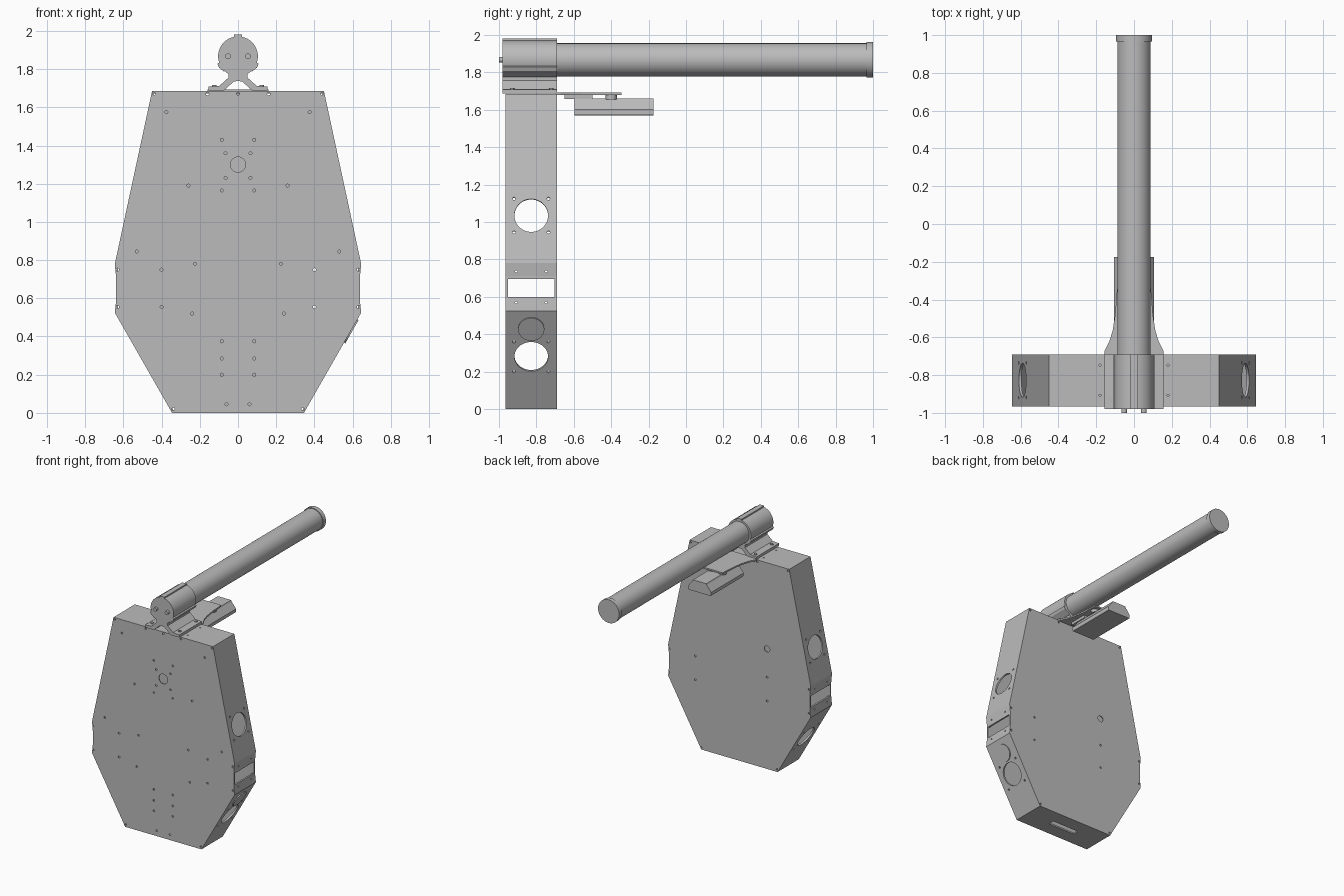
import bpy, bmesh, math
from mathutils import Vector, Matrix

if "Cube" in bpy.data.objects:
    bpy.data.objects.remove(bpy.data.objects["Cube"])

grey = bpy.data.materials.new("plain_grey")
grey.use_nodes = True
grey.diffuse_color = (0.5, 0.5, 0.5, 1)
grey.node_tree.nodes["Principled BSDF"].inputs["Base Color"].default_value = (0.5, 0.5, 0.5, 1)


def add_prism(bm, pts, lo, hi, axis="y"):
    """Extrude a closed profile: (x, z) along y, or (x, y) along z."""
    place = (lambda p, d: (p[0], d, p[1])) if axis == "y" else (lambda p, d: (p[0], p[1], d))
    a = [bm.verts.new(place(p, lo)) for p in pts]
    b = [bm.verts.new(place(p, hi)) for p in pts]
    faces = [bm.faces.new(a), bm.faces.new(b[::-1])]
    for i in range(len(a)):
        j = (i + 1) % len(a)
        faces.append(bm.faces.new((a[i], b[i], b[j], a[j])))
    bmesh.ops.recalc_face_normals(bm, faces=faces)


def add_rod(bm, centre, direction, radius, length, sides=48):
    rot = Vector(direction).to_track_quat("Z", "Y").to_matrix().to_4x4()
    bmesh.ops.create_cone(bm, cap_ends=True, segments=sides, radius1=radius, radius2=radius,
                          depth=length, matrix=Matrix.Translation(centre) @ rot)


def add_box(bm, lo, hi):
    add_prism(bm, [(lo[0], lo[2]), (hi[0], lo[2]), (hi[0], hi[2]), (lo[0], hi[2])], lo[1], hi[1])


def finish(name, bm, smooth=False):
    mesh = bpy.data.meshes.new(name)
    bm.to_mesh(mesh)
    bm.free()
    mesh.materials.append(grey)
    obj = bpy.data.objects.new(name, mesh)
    bpy.context.collection.objects.link(obj)
    if smooth:
        bpy.ops.object.select_all(action="DESELECT")
        obj.select_set(True)
        bpy.context.view_layer.objects.active = obj
        bpy.ops.object.shade_smooth_by_angle(angle=math.radians(30))
    return obj


def cut(obj, bm):
    cutter = finish("cutter", bm)
    cutter.hide_render = True
    mod = obj.modifiers.new("cut", "BOOLEAN")
    mod.operation, mod.solver, mod.object = "DIFFERENCE", "EXACT", cutter
    bpy.context.view_layer.update()
    result = bpy.data.meshes.new_from_object(obj.evaluated_get(bpy.context.evaluated_depsgraph_get()))
    obj.modifiers.clear()
    obj.data = result
    bpy.data.objects.remove(cutter)


def mirrored(half):
    return half + [(-x, z) for x, z in reversed(half) if x]


FRONT, BACK = -0.965, -0.69
MID = (FRONT + BACK) / 2
outline = mirrored([(0.345, 0), (0.645, 0.525), (0.638, 0.59), (0.638, 0.71), (0.645, 0.78), (0.45, 1.685)])

# Case: hollow rim with openings in its sides
bm = bmesh.new()
add_prism(bm, outline, FRONT + 0.008, BACK - 0.008)
case = finish("case_rim", bm)
bm = bmesh.new()
add_prism(bm, [(x * 0.978, 0.84 + (z - 0.84) * 0.985) for x, z in outline], -1.2, -0.4)
cut(case, bm)

upper_n = Vector((0.905, 0, 0.195)).normalized()
lower_n = Vector((0.525, 0, -0.3)).normalized()
vent_centre = Vector((0.588, MID, 0.43))
bm = bmesh.new()
add_box(bm, (-1, FRONT + 0.012, 0.6), (1, BACK - 0.014, 0.695))
add_box(bm, (-0.12, MID - 0.025, -0.1), (0.12, MID + 0.025, 0.1))
for side in (1, -1):
    for x, z, n in ((0.591, 1.035, upper_n), (0.505, 0.28, lower_n)):
        n = Vector((n.x * side, 0, n.z))
        centre = Vector((x * side, MID, z))
        along = n.cross(Vector((0, 1, 0)))
        add_rod(bm, centre, n, 0.09, 0.12)
        for dy in (-0.092, 0.092):
            for dz in (-0.092, 0.092):
                add_rod(bm, centre + along * dz + Vector((0, dy, 0)), n, 0.008, 0.12, 10)
    for z in (0.735, 0.57):
        for dy in (-0.08, 0.08):
            add_rod(bm, (0.64 * side, MID + dy, z), (1, 0, 0), 0.006, 0.1, 10)
    for dy in (-0.08, 0.08):
        add_rod(bm, (0.18 * side, MID + dy, 1.685), (0, 0, 1), 0.006, 0.1, 10)
add_rod(bm, vent_centre, lower_n, 0.06, 0.1)
cut(case, bm)

# Round vent with radial slots
bm = bmesh.new()
add_rod(bm, vent_centre, lower_n, 0.07, 0.02)
vent = finish("side_vent", bm)
bm = bmesh.new()
along = lower_n.cross(Vector((0, 1, 0)))
frame = Matrix((along, Vector((0, 1, 0)), lower_n)).transposed().to_4x4()
for k in range(8):
    turn = Matrix.Translation(vent_centre) @ frame @ Matrix.Rotation(k * math.pi / 4, 4, "Z")
    size = Matrix.Diagonal((0.044, 0.009, 0.1, 1))
    bmesh.ops.create_cube(bm, size=1, matrix=turn @ Matrix.Translation((0.036, 0, 0)) @ size)
cut(vent, bm)

# Front and back plates with screw holes
front_holes = [(0.44, 1.67), (0.16, 1.67), (0, 1.67), (0.375, 1.575), (0.085, 1.43), (0.065, 1.36),
               (0.065, 1.23), (0.085, 1.165), (0.26, 1.19), (0.53, 0.845), (0.63, 0.75), (0.4, 0.75),
               (0.225, 0.78), (0.63, 0.555), (0.4, 0.555), (0.24, 0.52), (0.085, 0.375),
               (0.085, 0.285), (0.085, 0.2), (0.06, 0.045), (0.34, 0.02)]
back_holes = [(0.44, 1.67), (0.16, 1.67), (0.63, 0.75), (0.63, 0.555), (0.34, 0.02)]
for name, y, holes, big in (("front_plate", FRONT, mirrored(front_holes), (0, 1.3, 0.04)),
                            ("back_plate", BACK - 0.008,
                             mirrored(back_holes) + [(0.4, 0.75), (0.4, 0.555), (-0.25, 0.75), (-0.25, 0.555)],
                             (-0.25, 0.98, 0.025))):
    bm = bmesh.new()
    add_prism(bm, outline, y, y + 0.008)
    plate = finish(name, bm)
    bm = bmesh.new()
    for x, z in holes:
        add_rod(bm, (x, y, z), (0, 1, 0), 0.008, 0.05, 10)
    add_rod(bm, (big[0], y, big[1]), (0, 1, 0), big[2], 0.05, 32)
    cut(plate, bm)

# Long tube and its end cap
AXIS = 1.867
for name, y0, y1, r in (("long_tube", -0.7, 0.98, 0.0885), ("tube_end_cap", 0.965, 1.0, 0.095),
                        ("clamp_barrel", -0.98, BACK, 0.104)):
    bm = bmesh.new()
    add_rod(bm, (0, (y0 + y1) / 2, AXIS), (0, 1, 0), r, y1 - y0, 64)
    finish(name, bm, True)

# Clamp: splayed feet, top rib and side tabs
bm = bmesh.new()
add_prism(bm, mirrored([(0, 1.738), (0.022, 1.735), (0.075, 1.687), (0.155, 1.687), (0.155, 1.708),
                        (0.098, 1.712), (0.05, 1.755), (0.05, 1.79)]), -0.98, BACK)
finish("clamp_feet", bm)
bm = bmesh.new()
add_box(bm, (-0.02, -0.98, 1.95), (0.02, BACK, 1.98))
for s in (1, -1):
    add_prism(bm, [(s * 0.07, 1.785), (s * 0.1, 1.808), (s * 0.108, 1.828), (s * 0.09, 1.84)], -0.98, BACK)
finish("clamp_ribs", bm)

# Screws on the clamp face and feet
bm = bmesh.new()
for s in (1, -1):
    add_rod(bm, (s * 0.052, -0.985, AXIS), (0, 1, 0), 0.015, 0.03, 20)
    for y in (-0.93, -0.72):
        add_rod(bm, (s * 0.125, y, 1.71), (0, 0, 1), 0.012, 0.014, 16)
finish("clamp_screws", bm, True)

# Flared bracket plate behind the case
bm = bmesh.new()
add_prism(bm, mirrored([(0.16, -0.7), (0.155, -0.67), (0.13, -0.62), (0.112, -0.56), (0.1, -0.48),
                        (0.09, -0.345)]), 1.68, 1.692, "z")
finish("bracket_plate", bm)

# Link pieces joining the plate and the rail
bm = bmesh.new()
for x in (-0.05, 0.05):
    add_rod(bm, (x, -0.4, 1.67), (0, 0, 1), 0.03, 0.03, 24)
for s in (1, -1):
    add_prism(bm, [(s * 0.03, -0.65), (s * 0.07, -0.65), (s * 0.07, -0.5), (s * 0.03, -0.5)],
              1.658, 1.682, "z")
finish("bracket_links", bm)

# Hanging rail with sloped sides
bm = bmesh.new()
add_prism(bm, mirrored([(0.1, 1.57), (0.105, 1.578), (0.105, 1.6), (0.065, 1.65), (0.06, 1.66)]),
          -0.595, -0.175)
finish("hanging_rail", bm)
